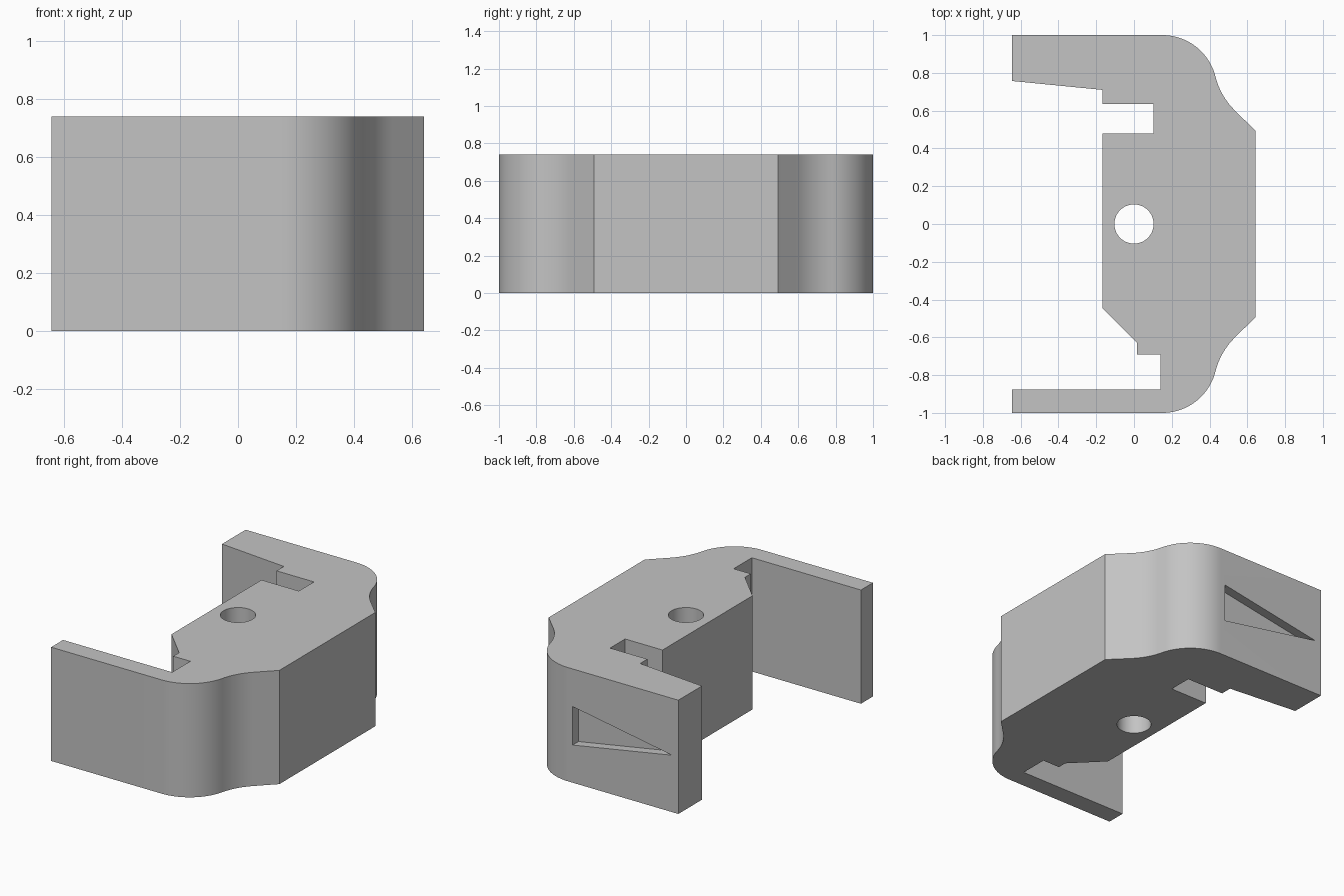
import bpy, bmesh
from math import cos, sin, radians
from mathutils import Vector

HEIGHT = 0.74

default = bpy.data.objects.get("Cube")
if default:
    bpy.data.objects.remove(default, do_unlink=True)

grey = bpy.data.materials.new("plain grey")
grey.use_nodes = True
colour = (0.55, 0.55, 0.55, 1)
grey.diffuse_color = colour
grey.node_tree.nodes["Principled BSDF"].inputs["Base Color"].default_value = colour


def prism(name, outline, offset):
    """Extrude a closed 3D outline along an offset."""
    bm = bmesh.new()
    face = bm.faces.new([bm.verts.new(p) for p in outline])
    result = bmesh.ops.extrude_face_region(bm, geom=[face])
    moved = [g for g in result["geom"] if isinstance(g, bmesh.types.BMVert)]
    bmesh.ops.translate(bm, verts=moved, vec=offset)
    bmesh.ops.recalc_face_normals(bm, faces=bm.faces)
    mesh = bpy.data.meshes.new(name)
    bm.to_mesh(mesh)
    bm.free()
    mesh.materials.append(grey)
    obj = bpy.data.objects.new(name, mesh)
    bpy.context.collection.objects.link(obj)
    return obj


def arc(centre, radius, start, end, steps):
    angles = [radians(start + (end - start) * i / steps) for i in range(steps + 1)]
    return [(centre[0] + radius * cos(a), centre[1] + radius * sin(a)) for a in angles]


# Rounded shoulder: convex corner flowing into a concave fillet, then a chamfer
r1, r2, join = 0.29, 0.378, 14
c1 = Vector((0.15, 0.71))
c2 = c1 + (r1 + r2) * Vector((cos(radians(join)), sin(radians(join))))
shoulder = arc(c1, r1, 90, join, 20) + arc(c2, r2, 180 + join, 225, 10)[1:]
shoulder.append((0.643, 0.493))
mirrored = [(x, -y) for x, y in reversed(shoulder)]

# Inner edge: thin front arm, stepped notch, flat web, slot, tapered back arm
inner = [
    (-0.645, -1), (-0.645, -0.877), (0.14, -0.877), (0.14, -0.69),
    (0.017, -0.69), (0.017, -0.63), (-0.167, -0.445), (-0.167, 0.48),
    (0.102, 0.48), (0.102, 0.635), (-0.167, 0.635), (-0.167, 0.71),
    (-0.645, 0.757), (-0.645, 1),
]
outline = shoulder + mirrored + inner
body = prism("bracket_body", [(x, y, 0) for x, y in outline], (0, 0, HEIGHT))

# Cutters: through hole and triangular pocket in the back arm
circle = arc((0, 0), 0.104, 0, 360, 48)[:-1]
hole = prism("hole_cutter", [(x, y, -0.1) for x, y in circle], (0, 0, HEIGHT + 0.2))
triangle = [(0.115, 0.245), (0.115, 0.495), (-0.6, 0.37)]
pocket = prism("pocket_cutter", [(x, 0.94, z) for x, z in triangle], (0, 0.2, 0))

for cutter in (hole, pocket):
    mod = body.modifiers.new(cutter.name, "BOOLEAN")
    mod.operation = "DIFFERENCE"
    mod.solver = "EXACT"
    mod.object = cutter

# Bake the cuts and drop the cutters
bpy.ops.object.select_all(action="DESELECT")
body.select_set(True)
bpy.context.view_layer.objects.active = body
for mod in list(body.modifiers):
    bpy.ops.object.modifier_apply(modifier=mod.name)
for cutter in (hole, pocket):
    bpy.data.objects.remove(cutter, do_unlink=True)
bpy.ops.object.shade_smooth_by_angle(angle=radians(30))
